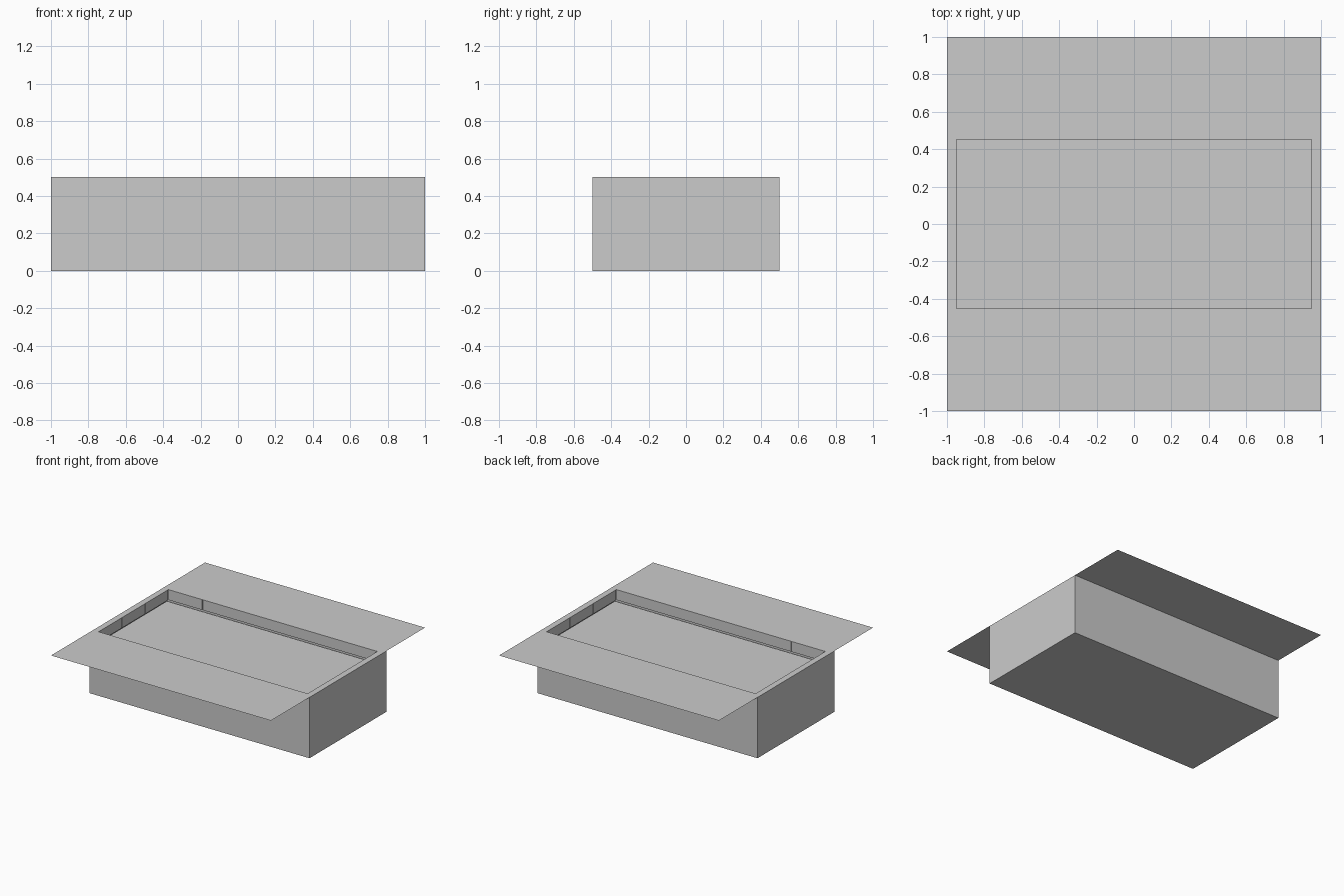
import bpy, bmesh

if "Cube" in bpy.data.objects:
    bpy.data.objects.remove(bpy.data.objects["Cube"])

RIM_Z, BAND_Z, PANEL_Z = 0.5, 0.415, 0.38
HX, HY = 0.95, 0.453          # half size of the opening


def finish(bm, name):
    bmesh.ops.recalc_face_normals(bm, faces=bm.faces)
    mesh = bpy.data.meshes.new(name)
    bm.to_mesh(mesh)
    bm.free()
    obj = bpy.data.objects.new(name, mesh)
    bpy.context.collection.objects.link(obj)
    return obj


def ring(bm, hx, hy, z):
    return [bm.verts.new((sx * hx, sy * hy, z))
            for sx, sy in ((-1, -1), (1, -1), (1, 1), (-1, 1))]


def bridge(bm, a, b):
    for i in range(4):
        j = (i + 1) % 4
        bm.faces.new((a[i], a[j], b[j], b[i]))


def box(name, x0, x1, y0, y1, z0, z1):
    bm = bmesh.new()
    bmesh.ops.create_cube(bm, size=1)
    bmesh.ops.scale(bm, vec=(x1 - x0, y1 - y0, z1 - z0), verts=bm.verts)
    bmesh.ops.translate(bm, vec=((x0 + x1) / 2, (y0 + y1) / 2, (z0 + z1) / 2),
                        verts=bm.verts)
    return finish(bm, name)


# Outer basin, open at the top
bm = bmesh.new()
low, high = ring(bm, 1, 0.5, 0), ring(bm, 1, 0.5, RIM_Z)
bm.faces.new(low)
bridge(bm, low, high)
finish(bm, "basin")

# Paper-thin deck with a rectangular opening
bm = bmesh.new()
bridge(bm, ring(bm, 1, 1, RIM_Z), ring(bm, HX, HY, RIM_Z))
deck = finish(bm, "deck")
if deck.data.polygons[0].normal.z < 0:
    deck.data.flip_normals()

# Sunken flat surface
bm = bmesh.new()
bm.faces.new(ring(bm, 0.99, 0.49, PANEL_Z))
finish(bm, "water_surface")

# Edge tiles lining the opening, separated by narrow joints
T, G = 0.015, 0.003
for s in (-1, 1):
    side = sorted((s * HX, s * (HX + T)))
    for k in range(3):
        y0 = -HY + k * 2 * HY / 3
        box("end_tile", *side, y0 + G, y0 + 2 * HY / 3 - G, BAND_Z, RIM_Z)
    side = sorted((s * HY, s * (HY + T)))
    for x0, x1 in ((-HX, -0.64), (-0.64, HX)):
        box("side_tile", x0 + G, x1 - G, *side, BAND_Z, RIM_Z)
